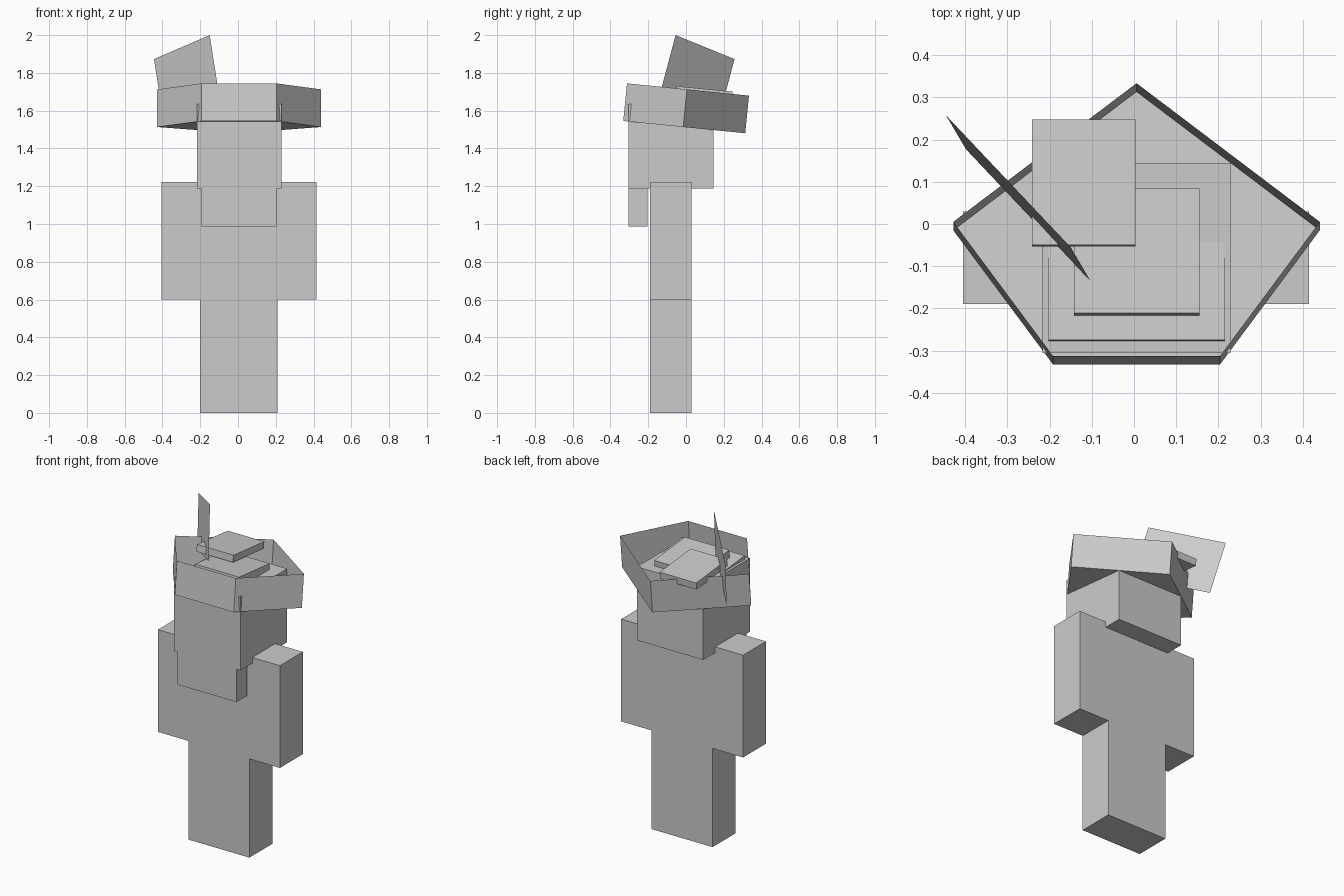
import bpy
import bmesh
from mathutils import Matrix

if "Cube" in bpy.data.objects:
    bpy.data.objects.remove(bpy.data.objects["Cube"])

grey = bpy.data.materials.new("plain grey")
grey.diffuse_color = (0.6, 0.6, 0.6, 1)
grey.use_nodes = True
grey.node_tree.nodes["Principled BSDF"].inputs["Base Color"].default_value = grey.diffuse_color

# Hat space: origin on the brim floor, leaning back slightly
TILT = Matrix.Translation((0.006, 0, 1.512)) @ Matrix.Rotation(-0.1, 4, 'X')


def finish(name, bm, matrix=Matrix()):
    mesh = bpy.data.meshes.new(name)
    bm.to_mesh(mesh)
    bm.free()
    mesh.materials.append(grey)
    ob = bpy.data.objects.new(name, mesh)
    ob.matrix_world = matrix
    bpy.context.collection.objects.link(ob)


def box(name, x, y, z, matrix=Matrix()):
    """Box from its (low, high) range on each axis."""
    bm = bmesh.new()
    bmesh.ops.create_cube(bm, size=1)
    for v in bm.verts:
        for i, (lo, hi) in enumerate((x, y, z)):
            v.co[i] = lo if v.co[i] < 0 else hi
    finish(name, bm, matrix)


# Body
box("legs", (-0.2, 0.21), (-0.19, 0.03), (0, 0.6))
box("torso", (-0.405, 0.415), (-0.19, 0.03), (0.6, 1.222))
box("head", (-0.217, 0.229), (-0.305, 0.145), (1.187, 1.634))
box("beard", (-0.192, 0.204), (-0.305, -0.203), (0.988, 1.187))

# Hat brim: five-sided open tray of thin sheets
bm = bmesh.new()
outline = [(-0.198, -0.334), (0.198, -0.334), (0.434, -0.015),
           (0, 0.315), (-0.434, -0.015)]
low = [bm.verts.new((x, y, 0)) for x, y in outline]
high = [bm.verts.new((x, y, 0.2)) for x, y in outline]
bm.faces.new(low[::-1])
for i in range(5):
    j = (i + 1) % 5
    bm.faces.new((low[i], low[j], high[j], high[i]))
finish("hat_brim", bm, TILT)

# Stacked slabs of the hat crown
box("crown_lower", (-0.208, 0.209), (-0.288, 0.128), (0.07, 0.117), TILT)
box("crown_middle", (-0.148, 0.149), (-0.229, 0.068), (0.117, 0.165), TILT)
box("crown_top", (-0.248, -0.002), (-0.071, 0.227), (0.17, 0.212), TILT)

# Feather: one thin leaning sheet
bm = bmesh.new()
corners = [(-0.445, 0.257, 1.873), (-0.15, -0.055, 2.0),
           (-0.103, -0.135, 1.70), (-0.398, 0.177, 1.573)]
bm.faces.new([bm.verts.new(c) for c in corners])
finish("feather", bm)
